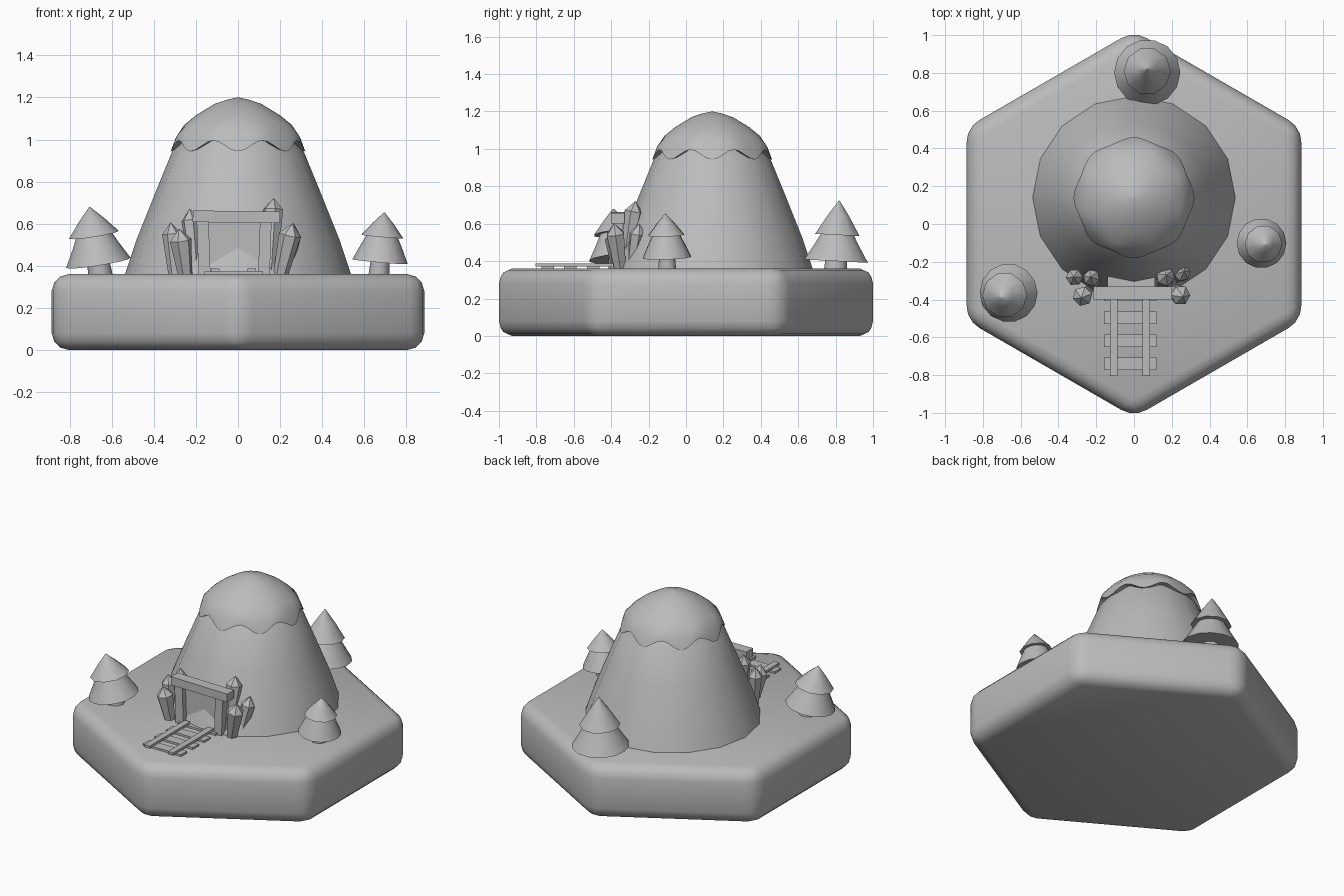
import bpy, bmesh, math
from mathutils import Vector, Matrix

cube = bpy.data.objects.get("Cube")
if cube:
    bpy.data.objects.remove(cube, do_unlink=True)

grey = bpy.data.materials.new("plain_grey")
grey.use_nodes = True
grey.diffuse_color = (0.5, 0.5, 0.5, 1)
grey.node_tree.nodes["Principled BSDF"].inputs["Base Color"].default_value = (0.5, 0.5, 0.5, 1)


def finish(bm, name, smooth=None):
    bmesh.ops.recalc_face_normals(bm, faces=bm.faces)
    mesh = bpy.data.meshes.new(name)
    bm.to_mesh(mesh)
    bm.free()
    mesh.materials.append(grey)
    obj = bpy.data.objects.new(name, mesh)
    bpy.context.collection.objects.link(obj)
    if smooth:
        bpy.ops.object.select_all(action='DESELECT')
        obj.select_set(True)
        bpy.context.view_layer.objects.active = obj
        bpy.ops.object.shade_smooth_by_angle(angle=math.radians(smooth))
    return obj


def lathe(bm, profile, sides, wave=lambda i, a: (0, 0)):
    """Revolve (radius, height) rings; wave gives an extra (radius, height) per ring and angle."""
    rings = []
    for i, (r, z) in enumerate(profile):
        ring = []
        for k in range(sides):
            a = 2 * math.pi * k / sides
            dr, dz = wave(i, a)
            ring.append(bm.verts.new(((r + dr) * math.cos(a), (r + dr) * math.sin(a), z + dz)))
        rings.append(ring)
    for low, high in zip(rings, rings[1:]):
        for k in range(sides):
            j = (k + 1) % sides
            bm.faces.new((low[k], low[j], high[j], high[k]))
    bm.faces.new(rings[0])
    bm.faces.new(rings[-1])
    return rings


def box(name, low, high, spin=0):
    low, high = Vector(low), Vector(high)
    bm = bmesh.new()
    place = (Matrix.Translation((low + high) / 2) @ Matrix.Rotation(math.radians(spin), 4, 'Y')
             @ Matrix.Diagonal((high - low).to_4d()))
    bmesh.ops.create_cube(bm, size=1, matrix=place)
    return finish(bm, name)


# Hexagonal ground slab with rounded edges
GROUND = 0.36
bm = bmesh.new()
bmesh.ops.create_cone(bm, cap_ends=True, segments=6, radius1=1.023, radius2=1.023, depth=GROUND,
                      matrix=Matrix.Translation((0, 0, GROUND / 2)))
if max(v.co.y for v in bm.verts) < 1:
    bmesh.ops.rotate(bm, verts=bm.verts, matrix=Matrix.Rotation(math.pi / 6, 3, 'Z'))
bmesh.ops.bevel(bm, geom=list(bm.edges), offset=0.08, segments=3, profile=0.5, affect='EDGES')
finish(bm, "ground_slab", 40)

# Mountain body
CENTRE = (0, 0.14, 0)
bm = bmesh.new()
lathe(bm, [(0.54, GROUND - 0.01), (0.48, 0.53), (0.4, 0.73), (0.31, 0.95), (0.22, 1.05)], 16)
finish(bm, "mountain", 40).location = CENTRE


# Snow cap with a scalloped hem
def scallop(i, a):
    s = -math.cos(8 * a)
    return (-0.008 * s, 0.026 * s) if i < 2 else (0, 0.01 * s if i == 2 else 0)


bm = bmesh.new()
lathe(bm, [(0.27, 0.975), (0.312, 0.97), (0.295, 1.02), (0.255, 1.07), (0.2, 1.115),
           (0.11, 1.17), (0.05, 1.19), (0.002, 1.2)], 64, scallop)
finish(bm, "snow_cap", 50).location = CENTRE


# Trees: trunk and two stacked cones, slightly tilted
def tree(name, x, y, skirt, skirt_z, upper, upper_z, top, lean_x, lean_y):
    parts = {
        "trunk": ([(skirt * 0.38, -0.02), (skirt * 0.32, skirt_z + 0.05)], 10),
        "lower_branches": ([(skirt, skirt_z), (skirt * 0.72, skirt_z + 0.08),
                            (upper * 0.55, upper_z + 0.04)], 14),
        "upper_branches": ([(upper, upper_z), (upper * 0.5, upper_z + (top - upper_z) * 0.54),
                            (0.002, top)], 10),
    }
    for part, (profile, sides) in parts.items():
        bm = bmesh.new()
        lathe(bm, profile, sides)
        obj = finish(bm, name + "_" + part, 50)
        obj.location = (x, y, GROUND)
        obj.rotation_euler = (math.radians(lean_y), math.radians(lean_x), 0)


tree("back_tree", 0.07, 0.8, 0.175, 0.04, 0.125, 0.18, 0.365, 0, -3)
tree("left_tree", 0.67, -0.1, 0.132, 0.06, 0.1, 0.18, 0.295, 5, 2)
tree("right_tree", -0.655, -0.36, 0.155, 0.055, 0.12, 0.19, 0.325, -9, 5)


# Crystals beside the mine entrance
def crystal(name, foot, tip, radius):
    foot, tip = Vector(foot), Vector(tip)
    axis = tip - foot
    bm = bmesh.new()
    h = axis.length
    lathe(bm, [(radius * 0.65, 0), (radius, h - 0.055), (0.002, h)], 6)
    obj = finish(bm, name)
    obj.location = foot
    obj.rotation_euler = axis.to_track_quat('Z', 'Y').to_euler()


crystals = [
    ((-0.2, -0.31, 0.35), (-0.23, -0.28, 0.67), 0.045),
    ((-0.3, -0.29, 0.35), (-0.32, -0.28, 0.605), 0.045),
    ((-0.25, -0.36, 0.35), (-0.28, -0.39, 0.575), 0.053),
    ((0.15, -0.33, 0.35), (0.17, -0.27, 0.72), 0.05),
    ((0.22, -0.29, 0.35), (0.265, -0.25, 0.6), 0.045),
    ((0.2, -0.35, 0.35), (0.26, -0.385, 0.6), 0.053),
]
for n, (foot, tip, radius) in enumerate(crystals):
    crystal(f"crystal_{n + 1}", foot, tip, radius)

# Mine entrance: recessed doorway and timber frame
box("doorway", (-0.14, -0.355, 0.35), (0.11, -0.15, 0.62))
box("right_post", (-0.192, -0.39, 0.35), (-0.135, -0.33, 0.61), -2)
box("left_post", (0.1, -0.39, 0.35), (0.155, -0.33, 0.61), 2)
box("lintel", (-0.215, -0.4, 0.605), (0.2, -0.33, 0.66), 0.8)

# Track running out of the entrance
for n in range(4):
    y = -0.74 + 0.122 * n
    box(f"sleeper_{n + 1}", (-0.16, y - 0.033, 0.355), (0.12, y + 0.033, 0.373))
for side, x in (("right", -0.108), ("left", 0.065)):
    box(side + "_rail", (x - 0.02, -0.805, 0.372), (x + 0.02, -0.38, 0.388))
